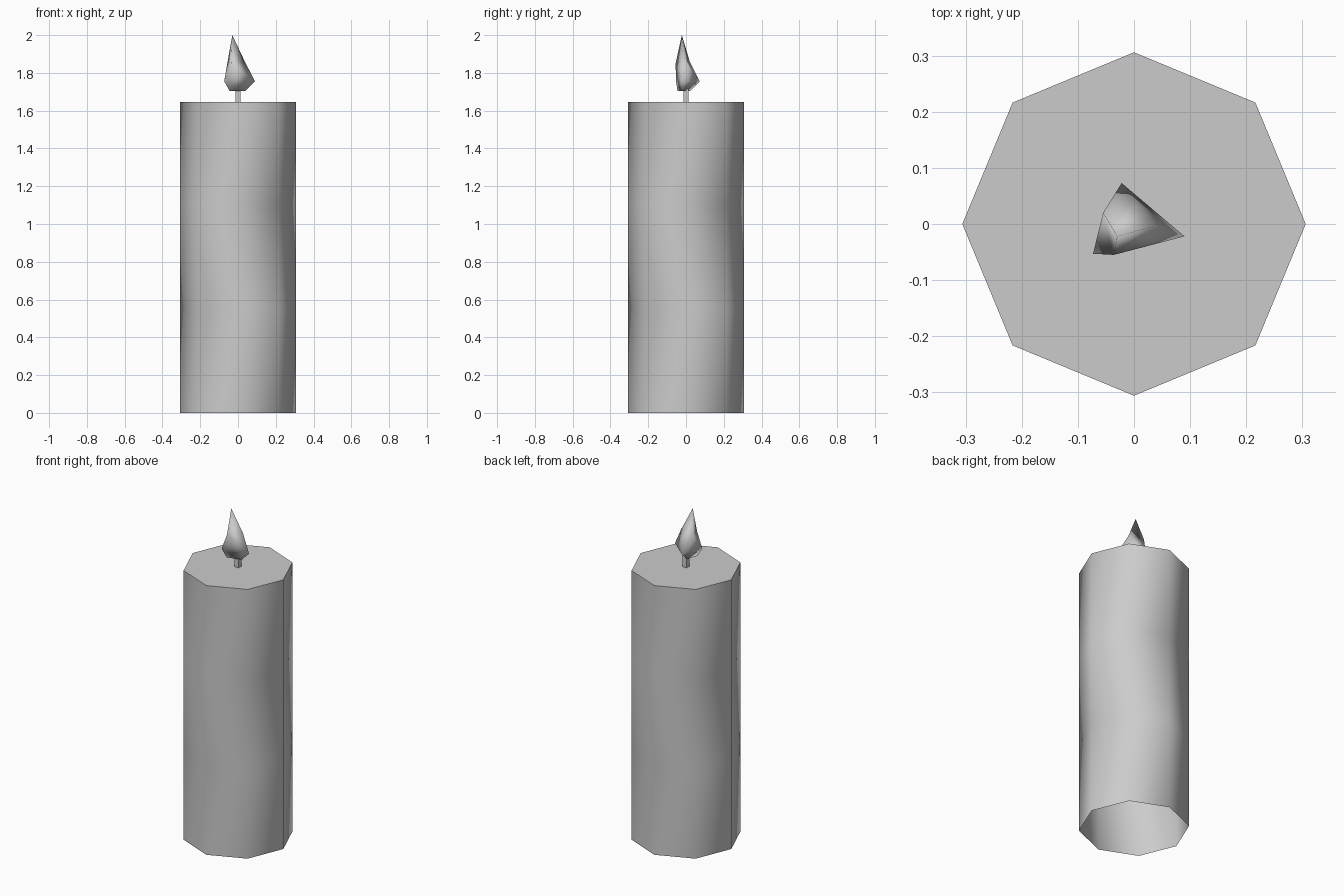
import bpy
import bmesh
import math

cube = bpy.data.objects.get("Cube")
if cube:
    bpy.data.objects.remove(cube, do_unlink=True)

grey = bpy.data.materials.new("plain_grey")
grey.use_nodes = True
grey.diffuse_color = (0.6, 0.6, 0.6, 1)
grey.node_tree.nodes["Principled BSDF"].inputs["Base Color"].default_value = (0.6, 0.6, 0.6, 1)


def loft(name, rings, sharp_angle, cap_bottom=True, tip=None):
    """Join rings of points with triangles whose diagonals alternate by row."""
    bm = bmesh.new()
    rows = [[bm.verts.new(p) for p in ring] for ring in rings]
    n = len(rows[0])
    for r, (low, high) in enumerate(zip(rows, rows[1:])):
        for i in range(n):
            j = (i + 1) % n
            a, b, c, d = low[i], low[j], high[j], high[i]
            tris = [(a, b, c), (a, c, d)] if r % 2 == 0 else [(a, b, d), (b, c, d)]
            for tri in tris:
                bm.faces.new(tri)
    if tip:
        top = bm.verts.new(tip)
        for i in range(n):
            bm.faces.new((rows[-1][i], rows[-1][(i + 1) % n], top))
    else:
        bm.faces.new(rows[-1])
    if cap_bottom:
        bm.faces.new(rows[0][::-1])
    mesh = bpy.data.meshes.new(name)
    bm.to_mesh(mesh)
    bm.free()
    mesh.materials.append(grey)
    mesh.shade_smooth()
    mesh.set_sharp_from_angle(angle=math.radians(sharp_angle))
    obj = bpy.data.objects.new(name, mesh)
    bpy.context.collection.objects.link(obj)
    return obj


def polygon(radius, z, sides, turn=0.0):
    angles = [turn + math.tau * i / sides for i in range(sides)]
    return [(radius * math.cos(a), radius * math.sin(a), z) for a in angles]


# Eight-sided wax body, hollow and open underneath
HEIGHT = 1.645
body = loft("wax_body", [polygon(0.306, HEIGHT * k / 3, 8) for k in range(4)],
            50, cap_bottom=False)
shading = body.modifiers.new("area_normals", 'WEIGHTED_NORMAL')
shading.mode = 'FACE_AREA'
shading.keep_sharp = True

# Square wick
loft("wick", [polygon(0.019, z, 4, math.pi / 4) for z in (HEIGHT, 1.72)], 30)

# Three-sided flame, leaning and tapering to a point
flame_rings = [
    [(0.04, -0.02, 1.705), (-0.022, 0.022, 1.705), (-0.045, -0.045, 1.705)],
    [(0.09, -0.022, 1.755), (-0.022, 0.073, 1.755), (-0.073, -0.053, 1.755)],
    [(0.036, -0.004, 1.86), (-0.055, 0.02, 1.86), (-0.036, -0.055, 1.85)],
]
loft("flame", flame_rings, 180, tip=(-0.03, -0.022, 2.0))
